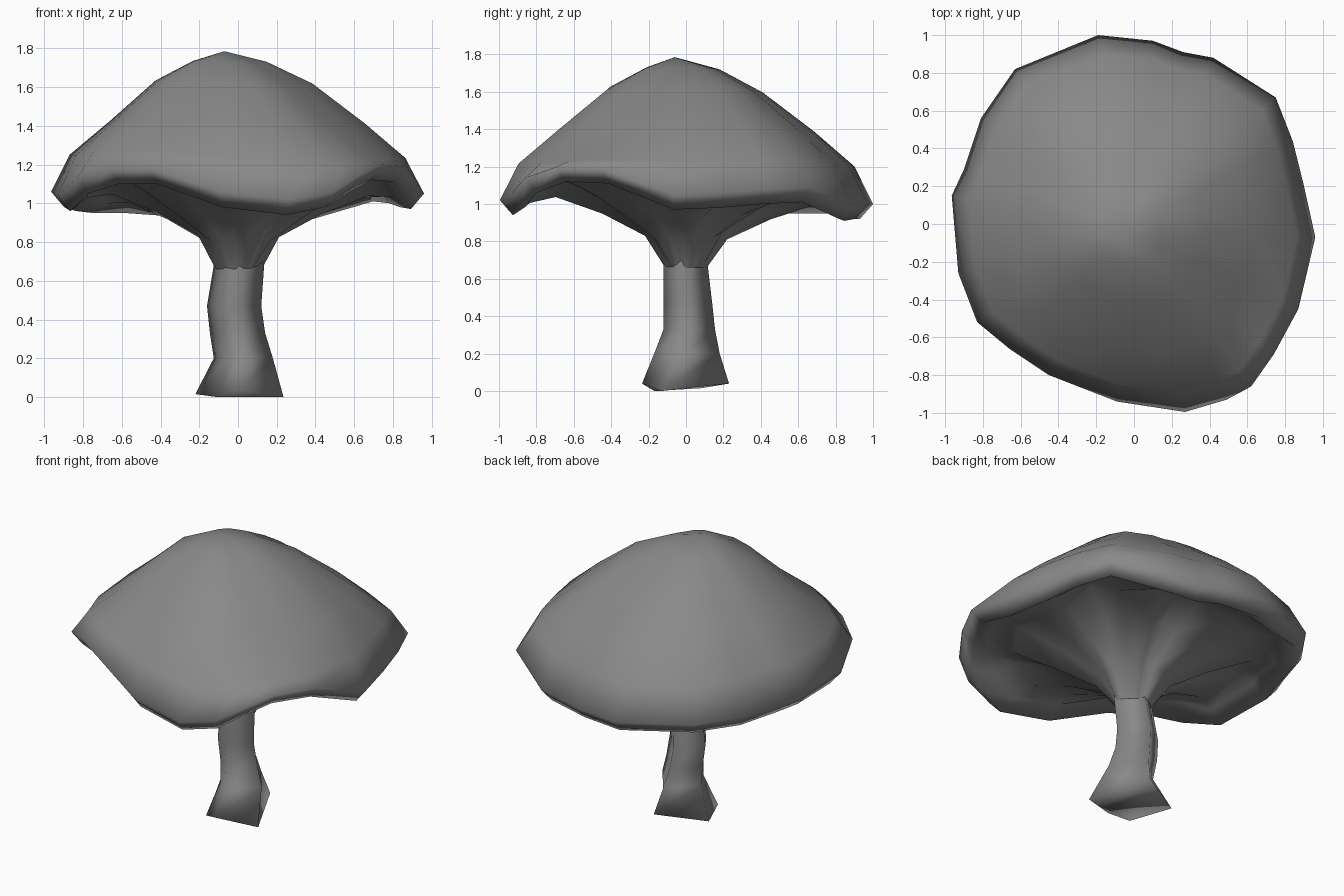
import bpy, bmesh, math

if "Cube" in bpy.data.objects:
    bpy.data.objects.remove(bpy.data.objects["Cube"])

# Wavy cap edge: x, y and height of its outermost line, counter-clockwise
RIM = [(.96, -.07, 1.05), (.90, .2, 1.06), (.84, .44, 1.08), (.75, .67, 1.09), (.42, .88, 1.0), (.26, .91, .99),
       (.10, .97, 1.0), (-.19, 1.0, 1.0), (-.63, .82, 1.03), (-.81, .56, 1.03),
       (-.90, .29, 1.04), (-.965, .15, 1.06), (-.93, -.26, 1.04), (-.83, -.52, 1.13),
       (-.66, -.66, 1.18), (-.45, -.80, 1.18), (-.09, -.94, 1.06), (.27, -.995, 1.02),
       (.49, -.93, 1.06), (.62, -.86, 1.14), (.74, -.69, 1.20), (.87, -.45, 1.19)]
ANGLE = [math.atan2(y, x) for x, y, z in RIM]


def loft(name, rings, apex=None, cap_start=False):
    """Skin a list of equal-length vertex rings; close the end on a point."""
    bm = bmesh.new()
    loops = [[bm.verts.new(p) for p in ring] for ring in rings]
    n = len(loops[0])
    for a, b in zip(loops, loops[1:]):
        for i in range(n):
            j = (i + 1) % n
            bm.faces.new((a[i], a[j], b[j], b[i]))
    if apex:
        top = bm.verts.new(apex)
        for i in range(n):
            bm.faces.new((loops[-1][i], loops[-1][(i + 1) % n], top))
    if cap_start:
        bm.faces.new(loops[0][::-1])
    bmesh.ops.recalc_face_normals(bm, faces=bm.faces)
    for f in bm.faces:
        f.smooth = True
    me = bpy.data.meshes.new(name)
    bm.to_mesh(me)
    bm.free()
    ob = bpy.data.objects.new(name, me)
    bpy.context.collection.objects.link(ob)
    return ob


def ring(scale, height, cx=0, cy=0):
    """Scaled copy of the rim; height is a function of rim height and index."""
    return [(x * scale + cx, y * scale + cy, height(z, i)) for i, (x, y, z) in enumerate(RIM)]


def hollow(i):
    """0 on the eight ribs of the underside, 1 in the hollows between."""
    return 0.5 - 0.5 * math.cos(8 * (ANGLE[i] - math.radians(5)))


def dent(i):
    """Crown is flatter to the front right and towards the back."""
    return .05 * max(0, math.cos(ANGLE[i] + math.pi / 4)) ** 4 + .04 * max(0, math.sin(ANGLE[i])) ** 2


# Cap: ribbed funnel underside, rolled lip, shoulder, crown
neck = [(.13 * math.cos(a) / (abs(math.cos(a)) + abs(math.sin(a))) ** .8,
         .12 * math.sin(a) / (abs(math.cos(a)) + abs(math.sin(a))) ** .8, .66) for a in ANGLE]
cap = loft("cap", [
    neck,
    ring(.22, lambda z, i: .80 + .07 * hollow(i)),
    ring(.45, lambda z, i: .90 + .11 * hollow(i) + .1 * (z - 1)),
    ring(.70, lambda z, i: .98 + .12 * hollow(i) + .3 * (z - 1)),
    ring(.84, lambda z, i: z - .04 + .06 * hollow(i)),
    ring(.93, lambda z, i: z - .08),
    ring(1.0, lambda z, i: z),
    ring(.90, lambda z, i: 1.25 + .2 * (z - 1.05) - dent(i)),
    ring(.68, lambda z, i: 1.43 - dent(i)),
    ring(.42, lambda z, i: 1.635 - dent(i), -.02, -.01),
    ring(.20, lambda z, i: 1.735 - .4 * dent(i), -.04, -.02),
], apex=(-.07, -.06, 1.785))

# Stem: five-sided foot, diamond-shaped above; x min/max, y min/max, height
FOOT = [(.235, -.13, 0), (.07, .23, .04), (-.22, .08, .015), (-.11, -.17, 0), (0, -.235, .04)]
STEM = [(-.125, .18, -.17, .18, .2), (-.145, .14, -.12, .155, .33), (-.16, .12, -.12, .14, .47),
        (-.125, .135, -.12, .115, .68), (-.12, .12, -.11, .11, .78)]


def stem_ring(x0, x1, y0, y1, z):
    mx, my = (x0 + x1) / 2, (y0 + y1) / 2
    return [(x1, my - .02, z), (mx + .01, y1, z), (x0, my + .02, z),
            (mx + .55 * (x0 - mx), my + .6 * (y0 - my), z), (mx, y0, z)]


stem = loft("stem", [FOOT] + [stem_ring(*s) for s in STEM], cap_start=True)

# Dark grey, softly shaded
grey = bpy.data.materials.new("dark_grey")
grey.diffuse_color = (.25, .25, .25, 1)
grey.use_nodes = True
grey.node_tree.nodes["Principled BSDF"].inputs["Base Color"].default_value = grey.diffuse_color
for ob in (cap, stem):
    ob.data.materials.append(grey)
